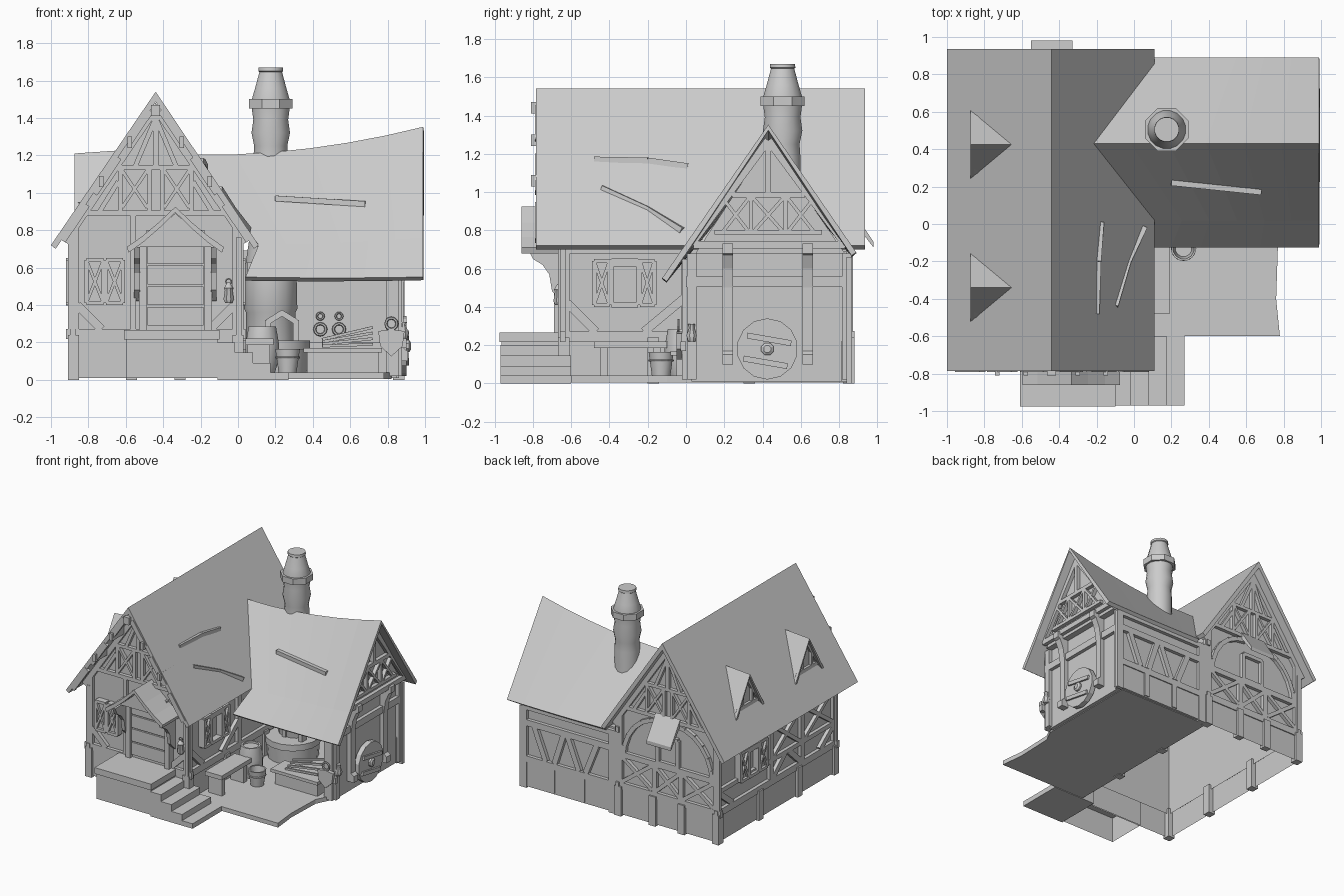
import bpy, bmesh, math
from mathutils import Vector as V

CX = -0.44  # centre line of the main house

def finish(name, bm, smooth=False):
    bmesh.ops.recalc_face_normals(bm, faces=bm.faces)
    me = bpy.data.meshes.new(name)
    bm.to_mesh(me); bm.free()
    ob = bpy.data.objects.new(name, me)
    bpy.context.collection.objects.link(ob)
    if smooth:
        bpy.ops.object.select_all(action='DESELECT')
        ob.select_set(True)
        bpy.context.view_layer.objects.active = ob
        bpy.ops.object.shade_smooth_by_angle(angle=math.radians(40))
    return ob

def add_prism(bm, pts, vec, caps=True):
    a = [bm.verts.new(V(p)) for p in pts]
    b = [bm.verts.new(V(p) + V(vec)) for p in pts]
    n = len(a)
    for i in range(n):
        bm.faces.new((a[i], a[(i + 1) % n], b[(i + 1) % n], b[i]))
    if caps:
        bm.faces.new(a); bm.faces.new(b)

def prism(name, pts, vec, upright_only=False):
    bm = bmesh.new(); add_prism(bm, pts, vec)
    if upright_only:  # keep only vertical faces, hollow inside
        bm.normal_update()
        bmesh.ops.delete(bm, geom=[f for f in bm.faces if abs(f.normal.z) > 0.1], context='FACES')
    return finish(name, bm)

def boxes(name, *dims, caps=True):
    bm = bmesh.new()
    for x0, x1, y0, y1, z0, z1 in dims:
        add_prism(bm, [(x0, y0, z0), (x1, y0, z0), (x1, y1, z0), (x0, y1, z0)], (0, 0, z1 - z0), caps)
    return finish(name, bm)

def timbers(name, axis, pos, d, segs, w=0.045, depth=0.028):
    """Flat beams on a wall; axis is the wall's horizontal axis, d its outward sign."""
    P = (lambda u, v: (u, pos, v)) if axis == 'x' else (lambda u, v: (pos, u, v))
    n = (0, d * depth, 0) if axis == 'x' else (d * depth, 0, 0)
    bm = bmesh.new()
    for s in segs:
        hw = (s[4] if len(s) > 4 else w) / 2
        du, dv = s[2] - s[0], s[3] - s[1]
        l = math.hypot(du, dv)
        a, b = -dv / l * hw, du / l * hw
        add_prism(bm, [P(s[0] + a, s[1] + b), P(s[2] + a, s[3] + b), P(s[2] - a, s[3] - b), P(s[0] - a, s[1] - b)], n)
    return finish(name, bm)

def cross(a, b, c, d, w=0.022):
    return [(a, c, b, d, w), (a, d, b, c, w)]

def frame(a, b, c, d, w=0.022):
    return [(a, c, a, d, w), (b, c, b, d, w), (a, c, b, c, w), (a, d, b, d, w)]

def mir(segs, c=CX):
    return segs + [(2 * c - s[0], s[1], 2 * c - s[2], s[3], *s[4:]) for s in segs]

def lathe(name, prof, loc, n=16, smooth=True, axis='z'):
    bm = bmesh.new()
    rings = []
    for r, z in prof:
        ring = []
        for i in range(n):
            t = 2 * math.pi * (i + 0.5) / n
            p = (r * math.cos(t), r * math.sin(t), z)
            ring.append(bm.verts.new(V(loc) + V(p if axis == 'z' else (p[2], p[0], p[1]))))
        rings.append(ring)
    for a, b in zip(rings, rings[1:]):
        for i in range(n):
            bm.faces.new((a[i], a[(i + 1) % n], b[(i + 1) % n], b[i]))
    bm.faces.new(rings[0]); bm.faces.new(rings[-1])
    return finish(name, bm, smooth)

def sticks(name, segs, w=0.03, h=0.03, up=(0, 0, 1)):
    bm = bmesh.new()
    for p, q in segs:
        p, q = V(p), V(q)
        s = (q - p).cross(V(up)).normalized() * w / 2
        t = s.cross(q - p).normalized() * h / 2
        add_prism(bm, [p + s + t, p - s + t, p - s - t, p + s - t], q - p)
    return finish(name, bm)

def ring(name, loc, R, r, tilt=True):
    bpy.ops.mesh.primitive_torus_add(location=loc, major_radius=R, minor_radius=r, major_segments=12, minor_segments=6,
                                     rotation=(math.pi / 2 if tilt else 0, 0, 0))
    bpy.context.object.name = name

# Main house: stone base, walls, roof
boxes("house_base", (-0.89, 0.01, -0.65, 0.86, 0.01, 0.22), caps=False)
prism("house_walls", [(-0.87, -0.63, 0.2), (-0.01, -0.63, 0.2), (-0.01, -0.63, 0.83), (CX, -0.63, 1.48), (-0.87, -0.63, 0.83)], (0, 1.47, 0), True)
boxes("base_posts", *[(x, x + 0.06, y, y + 0.06, 0, 0.24) for x in (-0.91, -0.03) for y in (-0.67, -0.2, 0.3, 0.82)],
      *[(x, x + 0.06, 0.83, 0.88, 0, 0.24) for x in (-0.6, -0.34)])
prism("house_roof", [(-1, -0.785, 0.72), (CX, -0.785, 1.54), (0.11, -0.785, 0.72), (0.085, -0.785, 0.70), (CX, -0.785, 1.485), (-0.975, -0.785, 0.70)], (0, 1.72, 0))

# Barge battens and purlin ends on the front gable
rz = lambda x: 1.54 - 1.48 * abs(x - CX)
timbers("barge_boards", 'x', -0.765, -1, mir([(CX - a, rz(a + CX) - 0.055, CX - b, rz(b + CX) - 0.055, 0.04)
                                           for a, b in ((0.03, 0.15), (0.2, 0.33), (0.37, 0.5))]), depth=0.025)
boxes("purlin_ends", *[(CX + s * a - 0.012, CX + s * a + 0.012, -0.81, -0.62, z - 0.03, z + 0.03)
                       for s in (-1, 1) for a, z in ((0.012, 1.44), (0.14, 1.27), (0.29, 1.06))])

# Timber framing of the house
gable = mir([(-0.93, 0.74, CX, 1.46, 0.05), (-0.55, 1.14, CX, 1.40, 0.025), (-0.63, 0.9, -0.63, 1.13, 0.025),
             (-0.475, 0.9, -0.475, 1.13, 0.025), (-0.74, 0.9, -0.64, 1.06, 0.025)] + cross(-0.62, -0.485, 0.92, 1.12, 0.018)) + \
    [(-0.83, 0.89, -0.05, 0.89, 0.03), (-0.67, 1.135, -0.21, 1.135, 0.025), (CX, 1.13, CX, 1.47, 0.03)]
corner = mir([(-0.88, 0.24, -0.88, 0.82, 0.06)]) + [(-0.92, 0.245, 0.04, 0.245, 0.055)]
timbers("front_timbers", 'x', -0.63, -1, gable + corner + mir([(-0.86, 0.40, -0.73, 0.27), (-0.56, 0.27, -0.56, 0.88, 0.03)]))
arc = [(CX - 0.4 + 0.33 * math.cos(t * math.pi / 12), 0.48 + 0.38 * math.sin(t * math.pi / 12)) for t in range(7)]
arcs = [(*p, *q, 0.035) for p, q in zip([(2 * CX - 0.47 - x, z) for x, z in arc], [(2 * CX - 0.47 - x, z) for x, z in arc[1:]])]
timbers("back_timbers", 'x', 0.84, 1, gable + corner + mir(arcs + cross(-0.85, -0.58, 0.28, 0.48, 0.03) + [(-0.56, 0.25, -0.56, 0.5, 0.04)])
        + cross(-0.55, -0.33, 0.28, 0.48, 0.03) + [(-0.88, 0.5, 0, 0.5)] + frame(-0.53, -0.35, 0.52, 0.74, 0.03))
timbers("right_timbers", 'y', -0.01, 1, [(-0.67, 0.245, 0.88, 0.245, 0.055), (-0.64, 0.24, -0.64, 0.76, 0.06), (0, 0.24, 0, 0.74),
        (-0.62, 0.42, -0.47, 0.27), (-0.22, 0.27, 0.02, 0.47), (-0.66, 0.70, 0.88, 0.70)])
lt = [(-0.67, 0.245, 0.88, 0.245, 0.055), (-0.66, 0.72, 0.87, 0.72), (-0.66, 0.42, 0.87, 0.42, 0.035), (0.84, 0.4, 0.68, 0.27)]
lt += [(y, 0.25, y, 0.74) for y in (-0.64, -0.22, 0.18, 0.85)] + [(0.16, 0.27, 0.0, 0.41), (-0.2, 0.27, -0.05, 0.41), (-0.62, 0.4, -0.45, 0.27)]
lt += cross(-0.62, -0.24, 0.43, 0.7, 0.03) + cross(-0.2, 0.16, 0.43, 0.7, 0.03)
timbers("left_timbers", 'y', -0.87, -1, lt)

# Windows with crossed shutters
def window(name, axis, pos, d, shutters, pane=None, z0=0.41, z1=0.64):
    segs = []
    for a, b in shutters:
        segs += frame(a, b, z0, z1) + cross(a, b, z0, z1, 0.016)
    if pane:
        segs += frame(*pane, z0, z1, 0.025) + [(pane[0] - 0.02, z1 - 0.01, pane[1] + 0.02, z1 - 0.01, 0.04)]
    timbers(name + "_frames", axis, pos, d, segs, depth=0.05)
    timbers(name + "_panels", axis, pos, d, [((a + b) / 2, z0, (a + b) / 2, z1, b - a) for a, b in shutters], depth=0.03)

window("front_window", 'x', -0.63, -1, [(-0.81, -0.72), (-0.705, -0.615)])
window("right_window", 'y', -0.01, 1, [(-0.48, -0.40), (-0.24, -0.165)], (-0.39, -0.25))
window("left_window", 'y', -0.87, -1, [(0.26, 0.36), (0.5, 0.6)], (0.37, 0.49))
prism("back_window_awning", [(-0.55, 0.86, 0.92), (-0.55, 0.98, 0.74), (-0.55, 0.98, 0.71), (-0.55, 0.85, 0.88)], (0.22, 0, 0))

# Front door, curved awning, brackets and wall lantern
boxes("door", (-0.49, -0.18, -0.66, -0.63, 0.27, 0.80), *[(-0.485, -0.185, -0.675, -0.65, z, z + 0.1) for z in (0.29, 0.4, 0.51, 0.62)])
timbers("door_frame", 'x', -0.63, -1, mir([(-0.51, 0.26, -0.51, 0.74, 0.04), (-0.52, 0.73, CX + 0.1, 0.73, 0.03)], -0.335), depth=0.06)
half = [(0.26, 0.71), (0.18, 0.765), (0.09, 0.84)]
sec = [(-0.335 - a, z) for a, z in half] + [(-0.335, 0.925)] + [(-0.335 + a, z) for a, z in half[::-1]]
prism("door_awning", [(x, -0.86, z) for x, z in sec] + [(-0.335 + (x + 0.335) * 0.96, -0.86, z - 0.03) for x, z in sec[::-1]], (0, 0.24, 0))
prism("door_gable", [(-0.55, -0.75, 0.71), (-0.12, -0.75, 0.71), (-0.335, -0.75, 0.89)], (0, 0.12, 0))
for i, x in enumerate((-0.555, -0.145)):
    prism(f"awning_bracket_{i}", [(x, -0.83, 0.71), (x, -0.80, 0.65), (x, -0.75, 0.62), (x, -0.715, 0.57), (x, -0.70, 0.48),
                                 (x, -0.64, 0.42), (x, -0.64, 0.71)], (0.03, 0, 0))
lathe("lantern", [(0.02, 0.41), (0.03, 0.43), (0.022, 0.48), (0.027, 0.49), (0.008, 0.52)], (-0.05, -0.665, 0), 8)
ring("lantern_ring", (-0.05, -0.665, 0.525), 0.015, 0.004)

# Left roof dormers
for i, y in enumerate((-0.34, 0.425)):
    bm = bmesh.new()
    a, t, l, r = [bm.verts.new(p) for p in ((-0.875, y, 1.21), (-0.655, y, 1.225), (-0.875, y - 0.185, 0.90), (-0.875, y + 0.185, 0.90))]
    bm.faces.new((a, t, l)); bm.faces.new((a, r, t))
    finish(f"dormer_roof_{i}", bm).modifiers.new("thickness", 'SOLIDIFY').thickness = 0.02
    prism(f"dormer_wall_{i}", [(-0.835, y - 0.14, 0.94), (-0.835, y + 0.14, 0.94), (-0.835, y, 1.17)], (0.05, 0, 0))
    timbers(f"dormer_frame_{i}", 'y', -0.83, -1, mir([(y - 0.06, 0.95, y - 0.06, 1.07, 0.02), (y - 0.15, 0.94, y, 1.17, 0.025)], y)
            + [(y - 0.14, 0.955, y + 0.14, 0.955, 0.03)], depth=0.025)

# Workshop wing: sagging roof that meets the house roof in a valley
ridge = lambda x: 1.205 + 0.045 * max(0, x) + 0.105 * max(0, x) ** 2
bm = bmesh.new()
grid = []
for y, x0, eave_y, eave_z in ((-0.125, 0.04, -0.125, 0.545), (0.02, 0.11, -0.125, 0.545), (0.43, -0.22, 0.89, 0.68), (0.89, 0.11, 0.89, 0.68)):
    k = (0.43 - y) / (0.43 - eave_y)
    xs = [x0 + (0.99 - x0) * s / 6 for s in range(7)]
    grid.append([bm.verts.new((x, y, ridge(x) * (1 - k) + (eave_z + 0.02 * (x - 0.5) ** 2) * k)) for x in xs])
for a, b in zip(grid, grid[1:]):
    for i in range(6):
        bm.faces.new((a[i], a[i + 1], b[i + 1], b[i]))
finish("wing_roof", bm).modifiers.new("thickness", 'SOLIDIFY').thickness = 0.03

# Wing walls, jettied gable, floor
prism("patio_floor", [(0, -0.6, 0.005), (0.78, -0.6, 0.005), (0.76, -0.4, 0.005), (0.77, -0.1, 0.005), (0.82, 0, 0.005), (0.82, 0.84, 0.005), (0, 0.84, 0.005)], (0, 0, 0.035))
boxes("wing_walls", (0.80, 0.85, 0.03, 0.84, 0.01, 0.68), (0, 0.84, 0.80, 0.84, 0.2, 0.69), (0, 0.86, 0.81, 0.86, 0.01, 0.22))
prism("wing_gable", [(0.80, 0.05, 0.68), (0.80, 0.83, 0.68), (0.80, 0.43, 1.26)], (0.10, 0, 0))
timbers("wing_gable_timbers", 'y', 0.90, 1, mir([(0.03, 0.73, 0.43, 1.27, 0.04), (0.34, 0.79, 0.34, 0.98, 0.02)] + cross(0.19, 0.33, 0.79, 0.97, 0.018), 0.43)
        + cross(0.35, 0.51, 0.79, 0.97, 0.018) + [(0.04, 0.725, 0.83, 0.725, 0.04), (0.15, 0.79, 0.71, 0.79, 0.025),
        (0.24, 0.985, 0.62, 0.985, 0.03), (0.43, 0.98, 0.43, 1.26, 0.03)], depth=0.03)
timbers("wing_end_timbers", 'y', 0.85, 1, [(0.0, 0.53, 0.86, 0.53, 0.055), (0.03, 0.02, 0.03, 0.68, 0.05), (0.84, 0.02, 0.84, 0.68, 0.05)])
timbers("wing_back_timbers", 'x', 0.84, 1, [(0.02, 0.235, 0.89, 0.235, 0.05), (0.02, 0.53, 0.89, 0.53, 0.05), (0.02, 0.655, 0.87, 0.655, 0.04),
        (0.86, 0, 0.86, 0.66, 0.06), (0.06, 0, 0.06, 0.66, 0.06), (0.2, 0.51, 0.3, 0.26), (0.46, 0.51, 0.36, 0.26),
        (0.58, 0.26, 0.5, 0.51), (0.66, 0.26, 0.76, 0.51), (0.33, 0.02, 0.33, 0.22), (0.6, 0.02, 0.6, 0.22)])
boxes("wing_front_post", (0.79, 0.86, -0.02, 0.05, 0.02, 0.65), (0.05, 0.86, -0.01, 0.03, 0.57, 0.63), (0.77, 0.90, -0.03, 0.0, 0.17, 0.22))
for i, y in enumerate((0.19, 0.61)):
    prism(f"gable_bracket_{i}", [(0.84, y, 0.10), (0.91, y, 0.10), (0.91, y, 0.15), (0.885, y, 0.17), (0.885, y, 0.5), (0.90, y, 0.6),
                                (0.93, y, 0.67), (0.95, y, 0.68), (0.95, y, 0.73), (0.84, y, 0.73)], (0, 0.055, 0))

# Loose boards lying on the roofs
sticks("roof_boards", [((-0.20, -0.48, 1.17), (-0.19, -0.2, 1.165)), ((-0.19, -0.2, 1.165), (-0.175, 0.01, 1.135)), ((-0.10, -0.44, 1.02), (-0.03, -0.2, 0.91)),
                       ((-0.03, -0.2, 0.91), (0.055, -0.02, 0.80)), ((0.2, 0.22, 0.97), (0.68, 0.17, 0.94))], 0.03, 0.03)

# Forge with hood, firebox arch and chimney
lathe("forge_base", [(0.19, 0.03), (0.20, 0.16), (0.21, 0.16), (0.21, 0.21), (0.13, 0.21)], (0.18, 0.45, 0), 16)
lathe("chimney", [(0.135, 0.04), (0.135, 0.36), (0.145, 0.38), (0.14, 0.6), (0.11, 0.8), (0.095, 1.05), (0.095, 1.18), (0.09, 1.25), (0.105, 1.32),
      (0.095, 1.39), (0.103, 1.45), (0.103, 1.50), (0.085, 1.56), (0.062, 1.645), (0.068, 1.65), (0.066, 1.67)], (0.175, 0.505, 0), 16)
lathe("chimney_collar", [(0.10, 1.45), (0.125, 1.45), (0.125, 1.50), (0.10, 1.50)], (0.175, 0.505, 0), 8, False)
timbers("forge_arch", 'x', 0.42, -1, mir([(0.16, 0.2, 0.16, 0.32), (0.16, 0.31, 0.24, 0.36)], 0.235), w=0.03, depth=0.06)

# Porch deck and steps
boxes("porch_base", (-0.60, -0.11, -0.965, -0.64, 0.01, 0.215), caps=False)
boxes("porch_deck", (-0.61, -0.10, -0.975, -0.64, 0.215, 0.265))
boxes("steps", *[(-0.11 + 0.095 * i, -0.015 + 0.095 * i, -0.97, -0.60, 0, z) for i, z in enumerate((0.20, 0.145, 0.09, 0.04))])

# Yard furniture: bench, barrel, bucket, workbench
boxes("bench", (0.04, 0.19, -0.48, -0.10, 0.185, 0.22), (0.05, 0.17, -0.45, -0.41, 0.03, 0.19), (0.05, 0.17, -0.17, -0.13, 0.03, 0.19))
lathe("barrel", [(0.07, 0.04), (0.09, 0.11), (0.092, 0.19), (0.075, 0.285), (0.06, 0.285), (0.06, 0.27)], (0.13, -0.02, 0), 14)
lathe("bucket", [(0.05, 0.04), (0.068, 0.165), (0.058, 0.165), (0.045, 0.06)], (0.265, -0.13, 0), 12)
ring("bucket_hoop", (0.265, -0.13, 0.12), 0.062, 0.006, False)
boxes("workbench", (0.35, 0.77, -0.08, 0.10, 0.145, 0.17), (0.37, 0.75, -0.05, 0.08, 0.03, 0.15))
sticks("tools", [((0.45, -0.03 + 0.03 * i, 0.18 + 0.012 * i), (0.72, 0.03 * i, 0.19 + 0.03 * i)) for i in range(4)], 0.015, 0.015)
for i, x in enumerate((0.44, 0.54)):
    ring(f"horseshoe_{i}", (x, 0.78, 0.27), 0.03, 0.008)
    ring(f"hook_{i}", (x, 0.78, 0.34), 0.018, 0.006)

# Shield and ring on the post, grindstone on the end wall
prism("shield", [(0.75, -0.05, 0.26), (0.82, -0.05, 0.27), (0.89, -0.05, 0.26), (0.88, -0.05, 0.18), (0.82, -0.05, 0.125), (0.76, -0.05, 0.18)], (0, 0.03, 0))
ring("post_ring", (0.82, -0.04, 0.30), 0.03, 0.008)
lathe("pot", [(0.02, 0.22), (0.03, 0.25), (0.015, 0.29), (0.02, 0.31)], (0.885, 0.03, 0), 8)
lathe("grindstone", [(0.16, 0), (0.16, 0.04)], (0.86, 0.425, 0.18), 14, False, 'x')
lathe("grindstone_hub", [(0.035, 0), (0.035, 0.02), (0.02, 0.03)], (0.895, 0.425, 0.18), 8, False, 'x')
timbers("grindstone_slats", 'y', 0.895, 1, [(0.32, 0.25, 0.55, 0.21, 0.03), (0.30, 0.13, 0.53, 0.09, 0.03)], depth=0.02)
